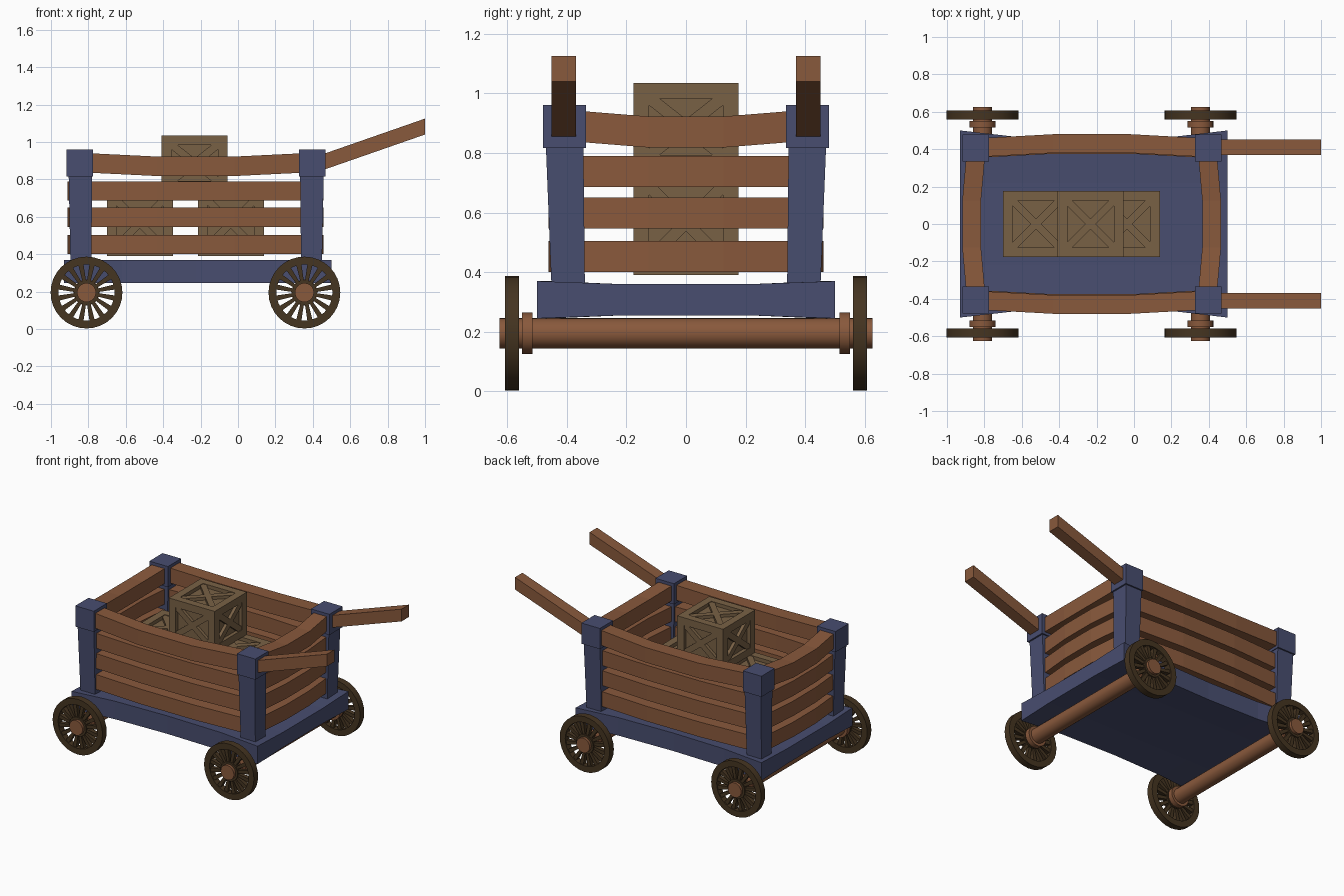
import bpy, bmesh, math
from mathutils import Matrix, Vector

if "Cube" in bpy.data.objects:
    bpy.data.objects.remove(bpy.data.objects["Cube"])


def material(name, rgb):
    m = bpy.data.materials.new(name)
    m.diffuse_color = (*rgb, 1)
    m.use_nodes = True
    m.node_tree.nodes["Principled BSDF"].inputs["Base Color"].default_value = m.diffuse_color
    return m


WOOD = material("red_wood", (0.25, 0.10, 0.045))
BLUE = material("blue_paint", (0.065, 0.075, 0.16))
CRATE = material("pale_wood", (0.19, 0.12, 0.06))
DARK = material("dark_wood", (0.06, 0.035, 0.015))


def finish(name, bm, mat, smooth=False):
    bmesh.ops.recalc_face_normals(bm, faces=bm.faces)
    me = bpy.data.meshes.new(name)
    bm.to_mesh(me)
    bm.free()
    me.materials.append(mat)
    ob = bpy.data.objects.new(name, me)
    bpy.context.collection.objects.link(ob)
    if smooth:
        bpy.ops.object.select_all(action='DESELECT')
        bpy.context.view_layer.objects.active = ob
        ob.select_set(True)
        bpy.ops.object.shade_smooth_by_angle(angle=math.radians(35))
    return ob


def add_box(bm, center, size, rot=Matrix.Identity(4)):
    m = Matrix.Translation(center) @ rot @ Matrix.Diagonal((*size, 1))
    bmesh.ops.create_cube(bm, size=1, matrix=m)


def add_loft(bm, sections, closed=False):
    rings = [[bm.verts.new(p) for p in s] for s in sections]
    n = len(rings[0])
    pairs = list(zip(rings, rings[1:])) + ([(rings[-1], rings[0])] if closed else [])
    for a, b in pairs:
        for i in range(n):
            j = (i + 1) % n
            bm.faces.new((a[i], a[j], b[j], b[i]))
    if not closed:
        bm.faces.new(rings[0])
        bm.faces.new(rings[-1])


def loft(name, sections, mat):
    bm = bmesh.new()
    add_loft(bm, sections)
    return finish(name, bm, mat)


def cylinder_y(bm, x, z, y0, y1, r, n=24):
    m = Matrix.Translation((x, (y0 + y1) / 2, z)) @ Matrix.Rotation(math.pi / 2, 4, 'X')
    bmesh.ops.create_cone(bm, cap_ends=True, segments=n, radius1=r, radius2=r,
                          depth=abs(y1 - y0), matrix=m)


XB, XF, XM = -0.84, 0.393, -0.225     # back posts, front posts, body centre

# bed plate, pinched at the sides and slightly thinner in the middle
secs = []
for x, h in ((-0.93, 0.5), (-0.62, 0.465), (-0.225, 0.455), (0.2, 0.465), (0.5, 0.5)):
    secs.append([(x, -h, 0.245), (x, -0.22, 0.255), (x, 0.22, 0.255), (x, h, 0.245),
                 (x, h, 0.37), (x, 0.22, 0.36), (x, -0.22, 0.36), (x, -h, 0.37)])
loft("bed", secs, BLUE)

# corner posts flaring upward, with block caps
for px, xn, sx in ((XB, "back", -1), (XF, "front", 1)):
    for sy, yn in ((-1, "right"), (1, "left")):
        rings = []
        for z, r, off in ((0.355, 0.056, 0), (0.83, 0.063, 0.012)):
            cx, cy = px + sx * off * 0.2, sy * (0.395 + off)
            rings.append([(cx + a * r, cy + b * r, z)
                          for a, b in ((-1, -1), (1, -1), (1, 1), (-1, 1))])
        loft(f"{xn}_{yn}_post", rings, BLUE)
        bm = bmesh.new()
        add_box(bm, (px + sx * 0.005, sy * 0.407, 0.888), (0.142, 0.145, 0.144))
        finish(f"{xn}_{yn}_post_cap", bm, BLUE)


# bowed slats: bulge outward, the top rail also dips
def slat(name, along, u0, u1, out, sign, z, dip, thick):
    span = u1 - u0
    rings = []
    for t, k in ((0, 0), (0.32, 1), (0.68, 1), (1, 0)):
        u = u0 + span * t
        v = out + sign * 0.02 * k
        zz = z - dip * k
        ring = []
        for a, b in ((-1, -1), (1, -1), (1, 1), (-1, 1)):
            w, h = v + a * thick / 2, zz + b * 0.052
            ring.append((u, w, h) if along == 'x' else (w, u, h))
        rings.append(ring)
    loft(name, rings, WOOD)


for i, z in enumerate((0.452, 0.598, 0.738, 0.888)):
    top = i == 3
    dip, thick = (0.018, 0.10) if top else (0, 0.085)
    label = "top_rail" if top else f"slat_{i + 1}"
    for s, n in ((-1, "right"), (1, "left")):
        slat(f"{n}_{label}", 'x', -0.80, 0.35, s * (0.41 if top else 0.398), s, z, dip, thick)
    for s, n, x in ((-1, "back", XB - 0.008), (1, "front", XF + 0.002)):
        slat(f"{n}_{label}", 'y', -0.35, 0.35, x, s, z, dip, thick)

# pull handles
for s, n in ((-1, "right"), (1, "left")):
    rings = [[(x, s * 0.41 - 0.041, lo), (x, s * 0.41 + 0.041, lo),
              (x, s * 0.41 + 0.041, hi), (x, s * 0.41 - 0.041, hi)]
             for x, lo, hi in ((0.44, 0.845, 0.93), (1.0, 1.04, 1.125))]
    loft(f"{n}_handle", rings, WOOD)

# axles with collars, and spoked wheels
WZ = 0.195
for wx, xn in ((-0.81, "back"), (0.355, "front")):
    bm = bmesh.new()
    cylinder_y(bm, wx, WZ, -0.625, 0.625, 0.051)
    for s in (-1, 1):
        cylinder_y(bm, wx, WZ, s * 0.515, s * 0.55, 0.069)
    finish(f"{xn}_axle", bm, WOOD, True)
    for s, yn in ((-1, "right"), (1, "left")):
        bm = bmesh.new()
        wy, N = s * 0.583, 32
        rings = []
        for i in range(N):
            a = 2 * math.pi * i / N
            rings.append([(wx + r * math.cos(a), wy + d, WZ + r * math.sin(a))
                          for r, d in ((0.15, -0.023), (0.192, -0.023),
                                       (0.192, 0.023), (0.15, 0.023))])
        add_loft(bm, rings, True)
        cylinder_y(bm, wx, WZ, wy - 0.023, wy + 0.023, 0.066)
        for i in range(16):
            rot = Matrix.Rotation(2 * math.pi * (i + 0.5) / 16, 3, 'Y')
            spoke = [[Vector((wx, wy, WZ)) + rot @ Vector((r, d, w))
                      for d, w in ((-0.015, -h), (0.015, -h), (0.015, h), (-0.015, h))]
                     for r, h in ((0.055, 0.009), (0.156, 0.014))]
            add_loft(bm, spoke)
        finish(f"{xn}_{yn}_wheel", bm, DARK, True)


# crates: recessed panels, edge frame and a crossed brace on every side
def crate(name, cx, z0, z1):
    bm = bmesh.new()
    size = Vector((0.353, 0.353, z1 - z0))
    c = Vector((cx, 0, (z0 + z1) / 2))
    f, depth = 0.052, 0.025
    add_box(bm, c, size - Vector((2 * depth,) * 3))
    for ax in range(3):
        b, d = (ax + 1) % 3, (ax + 2) % 3
        for sb in (-1, 1):
            for sd in (-1, 1):
                dim, p = Vector((f, f, f)), c.copy()
                dim[ax] = size[ax]
                p[b] += sb * (size[b] - f) / 2
                p[d] += sd * (size[d] - f) / 2
                add_box(bm, p, dim)
        hb, hd = size[b] / 2 - f * 0.8, size[d] / 2 - f * 0.8
        for s in (-1, 1):
            for k in (-1, 1):
                u, w = Vector((0, 0, 0)), Vector((0, 0, 0))
                u[b], u[d] = hb, k * hd
                w[b], w[d] = -k * hd, hb
                w = w.normalized() * 0.02
                n = Vector((0, 0, 0))
                n[ax] = s
                lo, hi = n * (size[ax] / 2 - depth - 0.005), n * (size[ax] / 2 - 0.004)
                add_loft(bm, [[c + e * u - w + lo, c + e * u + w + lo,
                               c + e * u + w + hi, c + e * u - w + hi] for e in (-1, 1)])
    finish(name, bm, CRATE)


crate("back_crate", -0.525, 0.39, 0.74)
crate("front_crate", -0.038, 0.39, 0.74)
crate("top_crate", -0.232, 0.74, 1.035)
